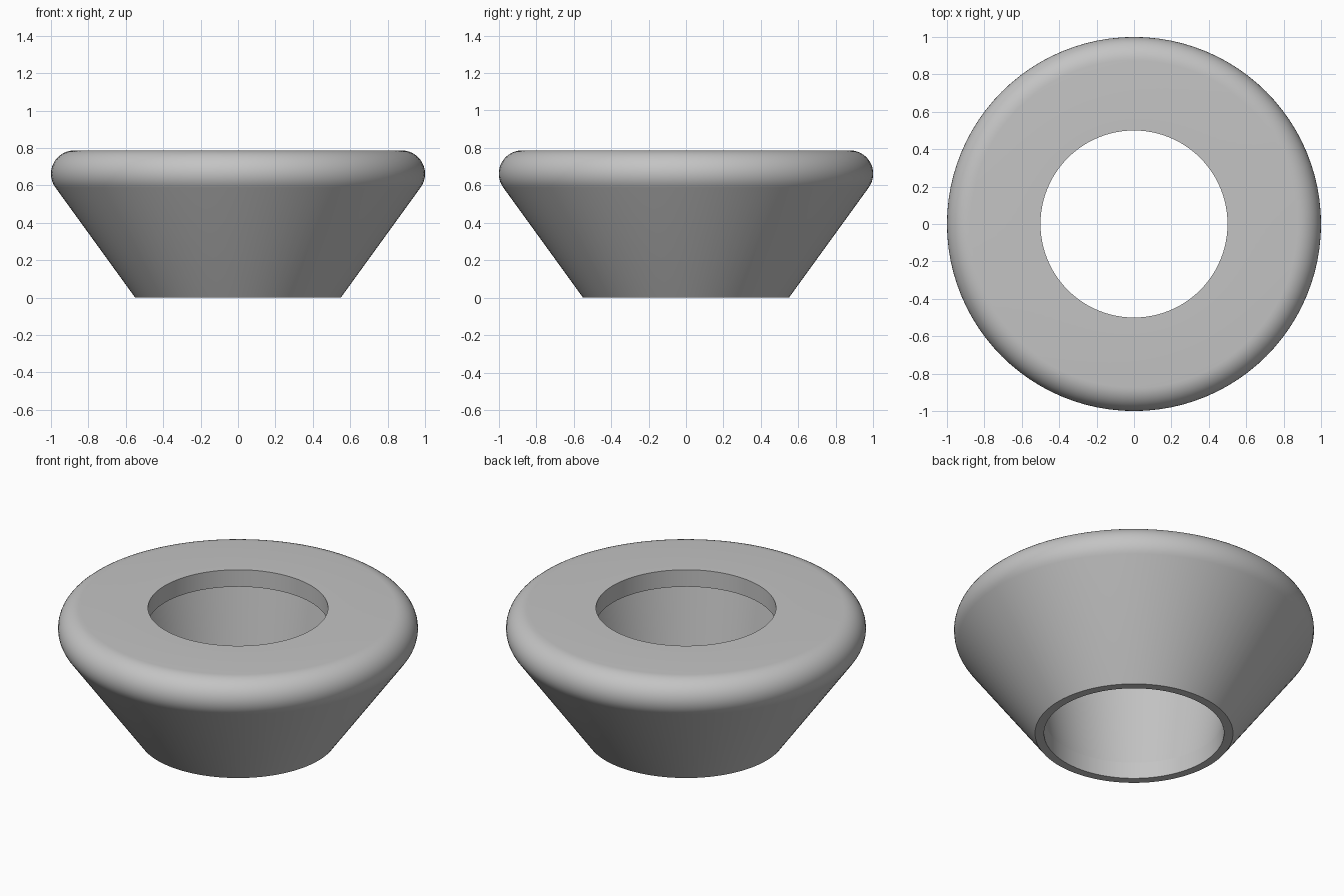
import bpy, bmesh, math

if "Cube" in bpy.data.objects:
    bpy.data.objects.remove(bpy.data.objects["Cube"])

SEGMENTS = 96

grey = bpy.data.materials.new("plain grey")
grey.diffuse_color = (0.55, 0.55, 0.55, 1)
grey.use_nodes = True
grey.node_tree.nodes["Principled BSDF"].inputs["Base Color"].default_value = grey.diffuse_color

# Outer profile: narrow foot, sloping side, rounded rim, flat top
profile = [(0.50, 0.0), (0.55, 0.0)]
rim_r, rim_z, fillet = 0.875, 0.662, 0.125
for i in range(15):
    a = math.radians(-36 + 126 * i / 14)
    profile.append((rim_r + fillet * math.cos(a), rim_z + fillet * math.sin(a)))

# Bore: straight lip, undercut tapered pocket, straight lower lip
profile += [(0.50, 0.787), (0.50, 0.683), (0.60, 0.683), (0.50, 0.10)]


def lathe(name, points, material):
    """Spin a closed profile around the z axis."""
    bm = bmesh.new()
    rings = []
    for r, z in points:
        rings.append([bm.verts.new((r * math.cos(t), r * math.sin(t), z))
                      for t in (2 * math.pi * k / SEGMENTS for k in range(SEGMENTS))])
    for i, ring in enumerate(rings):
        above = rings[(i + 1) % len(rings)]
        for k in range(SEGMENTS):
            n = (k + 1) % SEGMENTS
            bm.faces.new((ring[k], ring[n], above[n], above[k]))
    bmesh.ops.recalc_face_normals(bm, faces=bm.faces)
    mesh = bpy.data.meshes.new(name)
    bm.to_mesh(mesh)
    bm.free()
    mesh.materials.append(material)
    obj = bpy.data.objects.new(name, mesh)
    bpy.context.collection.objects.link(obj)
    return obj


body = lathe("tapered_ring", profile, grey)
bpy.context.view_layer.objects.active = body
body.select_set(True)
# Low limit keeps the bore lip edges crisp
bpy.ops.object.shade_smooth_by_angle(angle=math.radians(9.5))
